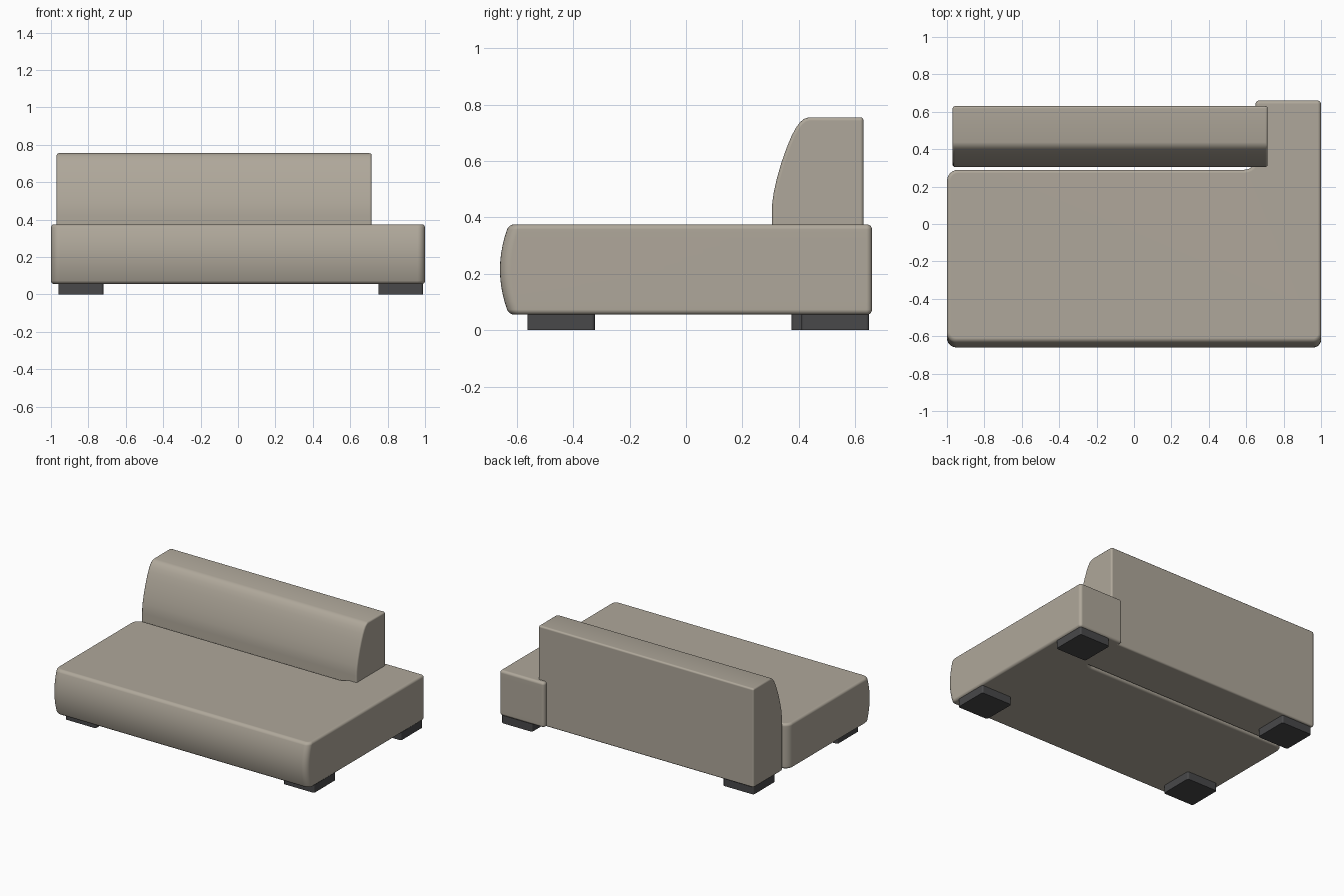
import bpy, bmesh, math

if "Cube" in bpy.data.objects:
    bpy.data.objects.remove(bpy.data.objects["Cube"])


def material(name, rgb):
    m = bpy.data.materials.new(name)
    m.diffuse_color = (*rgb, 1)
    m.use_nodes = True
    m.node_tree.nodes["Principled BSDF"].inputs["Base Color"].default_value = m.diffuse_color
    return m


FABRIC = material("warm grey fabric", (0.43, 0.39, 0.325))
DARK = material("dark leg", (0.065, 0.065, 0.067))


def finish(name, bm, mat, bevel=0, angle=40, segments=3):
    bmesh.ops.recalc_face_normals(bm, faces=bm.faces[:])
    me = bpy.data.meshes.new(name)
    bm.to_mesh(me)
    bm.free()
    ob = bpy.data.objects.new(name, me)
    bpy.context.collection.objects.link(ob)
    me.materials.append(mat)
    bpy.ops.object.select_all(action='DESELECT')
    ob.select_set(True)
    bpy.context.view_layer.objects.active = ob
    bpy.ops.object.shade_smooth_by_angle(angle=math.radians(angle))
    if bevel:
        b = ob.modifiers.new("Soft edges", 'BEVEL')
        b.width, b.segments = bevel, segments
        b.limit_method, b.angle_limit = 'ANGLE', math.radians(angle)
        b.harden_normals = True
    else:
        ob.modifiers.new("Even shading", 'WEIGHTED_NORMAL').keep_sharp = True
    return ob


# L-shaped seat outline: arc centre x, y, radius, start angle, sweep
CORNERS = [(-0.95, -0.61, 0.05, 180, 90), (0.96, -0.62, 0.04, 270, 90),
           (0.98, 0.64, 0.02, 0, 90), (0.67, 0.64, 0.02, 90, 90),
           (0.59, 0.35, 0.06, 0, -90), (-0.94, 0.23, 0.06, 90, 90)]
Z0, Z1, R = 0.055, 0.375, 0.018


def seat_ring(bm, z, inset):
    u = (z - (Z0 + Z1) / 2) / ((Z1 - Z0) / 2)
    ring = []
    for cx, cy, r, a0, sweep in CORNERS:
        rad = r - inset if sweep > 0 else r + inset
        for i in range(7):
            a = math.radians(a0 + sweep * i / 6)
            y = cy + rad * math.sin(a)
            if y < -0.5:                      # bulging front
                y += 0.032 * u * u
            ring.append(bm.verts.new((cx + rad * math.cos(a), y, z)))
    return ring


# seat: stacked outlines with rounded top and bottom edges
bm = bmesh.new()
arc = [(R * (1 - math.sin(i * math.pi / 10)), R * (1 - math.cos(i * math.pi / 10))) for i in range(6)]
levels = [(Z0 + dz, R - ins) for ins, dz in arc]
levels = [(Z0 + R * (1 - math.cos(t)), R * (1 - math.sin(t)))
          for t in [i * math.pi / 10 for i in range(6)]]
middle = [(Z0 + R + (Z1 - Z0 - 2 * R) * i / 10, 0) for i in range(1, 10)]
top = [(Z0 + Z1 - z, ins) for z, ins in reversed(levels)]
rings = [seat_ring(bm, z, ins) for z, ins in levels + middle + top]
n = len(rings[0])
for a, b in zip(rings, rings[1:]):
    for i in range(n):
        j = (i + 1) % n
        bm.faces.new((a[i], a[j], b[j], b[i]))
bm.faces.new(rings[0][::-1])
bm.faces.new(rings[-1])
finish("seat", bm, FABRIC)

# backrest: curved side profile (y, z) extruded along x
profile = [(0.63, 0.055), (0.63, 0.755), (0.437, 0.755), (0.42, 0.75), (0.405, 0.738),
           (0.39, 0.718), (0.375, 0.69), (0.357, 0.647), (0.338, 0.593), (0.322, 0.537),
           (0.311, 0.487), (0.306, 0.45), (0.305, 0.42), (0.305, 0.055)]
bm = bmesh.new()
face = bm.faces.new([bm.verts.new((-0.97, y, z)) for y, z in profile])
ext = bmesh.ops.extrude_face_region(bm, geom=[face])
bmesh.ops.translate(bm, vec=(1.685, 0, 0),
                    verts=[v for v in ext["geom"] if isinstance(v, bmesh.types.BMVert)])
finish("backrest", bm, FABRIC, 0.012)

# four block legs
for name, x, y in [("front_left_leg", -0.84, -0.443), ("front_right_leg", 0.87, -0.443),
                   ("back_left_leg", -0.84, 0.495), ("back_right_leg", 0.87, 0.53)]:
    bm = bmesh.new()
    bmesh.ops.create_cube(bm, size=1)
    bmesh.ops.scale(bm, vec=(0.24, 0.24, 0.056), verts=bm.verts[:])
    bmesh.ops.translate(bm, vec=(x, y, 0.028), verts=bm.verts[:])
    upright = [e for e in bm.edges if abs(e.verts[0].co.z - e.verts[1].co.z) > 0.01]
    bmesh.ops.bevel(bm, geom=upright, offset=0.012, segments=3, profile=0.5, affect='EDGES')
    finish(name, bm, DARK)
